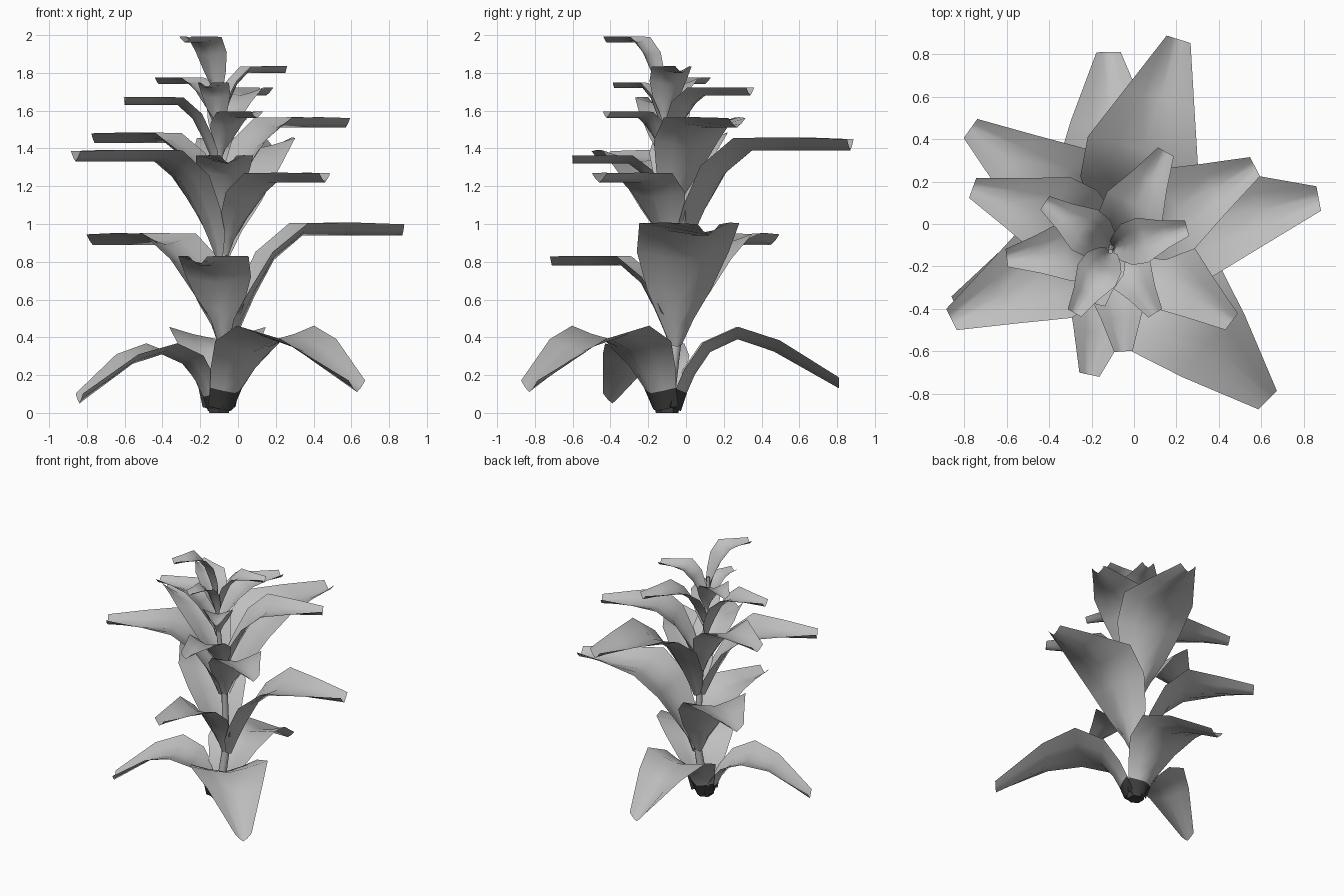
import bpy, bmesh
from mathutils import Vector

if "Cube" in bpy.data.objects:
    bpy.data.objects.remove(bpy.data.objects["Cube"], do_unlink=True)


def material(name, value):
    m = bpy.data.materials.new(name)
    m.use_nodes = True
    m.diffuse_color = (value, value, value, 1)
    m.node_tree.nodes["Principled BSDF"].inputs["Base Color"].default_value = (value, value, value, 1)
    return m


LEAF = material("leaf grey", 0.52)
ROOT = material("root charcoal", 0.05)

# Stem path: the centre each whorl of leaves grows from
STEM = [Vector(p) for p in [(-0.1, -0.1, 0.01), (-0.07, -0.05, 0.4), (-0.08, -0.06, 0.9),
                            (-0.1, -0.1, 1.3), (-0.11, -0.13, 1.75)]]


def stem_at(z):
    for a, b in zip(STEM, STEM[1:]):
        if z <= b.z:
            return a.lerp(b, max(0, (z - a.z) / (b.z - a.z)))
    return STEM[-1]


# Leaf profiles: (reach, rise, width), each as a fraction
ARCHING = [(.05, 0, .12), (.1, .2, .34), (.17, .45, .63), (.28, .78, .92), (.44, 1, 1), (.7, 1, .62)]
DROOPING = [(.08, 0, .34), (.115, .25, .42), (.16, .5, .58), (.25, .82, .85), (.41, 1, 1), (.62, .83, .72)]
ACROSS = [-1, -.5, 0, .5, 1]


def leaf(name, base_z, tip, peak_z=None):
    """A trough-shaped blade from the stem to its cut-off tip."""
    tip = Vector(tip)
    drooping = peak_z is not None
    peak_z = peak_z if drooping else tip.z
    base = stem_at(base_z)
    out = Vector((tip.x - base.x, tip.y - base.y, 0))
    reach = out.length
    out.normalize()
    up = Vector((0, 0, 1))
    side = up.cross(out)
    half = (0.54 * reach + 0.02) / 2
    tip_half = (0.05 + 0.07 * reach) / 2
    rib = [(r * reach, base_z + (peak_z - base_z) * h, w * half)
           for r, h, w in (DROOPING if drooping else ARCHING)]
    rib.append((reach, tip.z, tip_half))

    bm = bmesh.new()
    rows = []
    for i, (r, z, w) in enumerate(rib):
        a, b = rib[max(i - 1, 0)], rib[min(i + 1, len(rib) - 1)]
        tangent = (out * (b[0] - a[0]) + up * (b[1] - a[1])).normalized()
        normal = side.cross(tangent) * -1
        if i == len(rib) - 1:
            normal = up
        depth = min(0.015 + 0.055 * reach, w)
        centre = Vector((base.x, base.y, z)) + out * r
        rows.append([bm.verts.new(centre + side * w * t + normal * depth * abs(t) ** 1.3)
                     for t in ACROSS])
    for i, (low, high) in enumerate(zip(rows, rows[1:])):
        for k in range(len(ACROSS) - 1):
            f = bm.faces.new((low[k], low[k + 1], high[k + 1], high[k]))
            f.smooth = True
            f.material_index = 1 if drooping and i == 0 else 0
    bmesh.ops.recalc_face_normals(bm, faces=bm.faces)
    if sum(f.normal.z for f in bm.faces) < 0:
        bmesh.ops.reverse_faces(bm, faces=bm.faces)
    me = bpy.data.meshes.new(name)
    bm.to_mesh(me)
    bm.free()
    me.materials.append(LEAF)
    me.materials.append(ROOT)
    bpy.context.collection.objects.link(bpy.data.objects.new(name, me))


# Ground leaves, arching over and drooping
leaf("ground_leaf_front", 0.01, (0.63, -0.83, 0.11), 0.39)
leaf("ground_leaf_right", 0.01, (-0.84, -0.39, 0.05), 0.31)
leaf("ground_leaf_back", 0.01, (-0.12, 0.81, 0.13), 0.39)

# Upper whorls, from the lowest to the crown
WHORLS = {
    "lower": [(0.35, (0.87, 0.12, 0.94)), (0.37, (-0.77, 0.45, 0.89)), (0.36, (-0.21, -0.71, 0.78))],
    "middle": [(0.82, (0.21, 0.87, 1.39)), (0.82, (-0.86, -0.45, 1.33)), (0.83, (0.46, -0.46, 1.22))],
    "upper": [(1.05, (0.57, 0.27, 1.51)), (1.02, (-0.76, 0.17, 1.43)), (1.03, (-0.05, -0.6, 1.32))],
    "high": [(1.3, (-0.6, -0.16, 1.63)), (1.4, (0.15, 0.34, 1.68)), (1.34, (0.1, -0.42, 1.56))],
    "crown": [(1.52, (0.25, -0.02, 1.8)), (1.5, (-0.42, 0.1, 1.74)), (1.48, (-0.17, -0.38, 1.72)),
              (1.65, (-0.28, -0.42, 1.96))],
}
for whorl, leaves in WHORLS.items():
    for n, (base_z, tip) in enumerate(leaves, 1):
        leaf(f"{whorl}_leaf_{n}", base_z, tip)

# Stem
curve = bpy.data.curves.new("stem", "CURVE")
curve.dimensions = "3D"
curve.bevel_depth = 0.03
curve.bevel_resolution = 1
curve.use_fill_caps = True
spline = curve.splines.new("POLY")
spline.points.add(len(STEM) - 1)
for point, co in zip(spline.points, STEM):
    point.co = (*co, 1)
    point.radius = 1.1 - 0.4 * co.z
curve.materials.append(LEAF)
bpy.context.collection.objects.link(bpy.data.objects.new("stem", curve))

# Dark root collar
bpy.ops.mesh.primitive_cone_add(vertices=6, radius1=0.06, radius2=0.075, depth=0.09,
                                location=(-0.1, -0.1, 0.045))
collar = bpy.context.object
collar.name = "root_collar"
collar.data.materials.append(ROOT)
